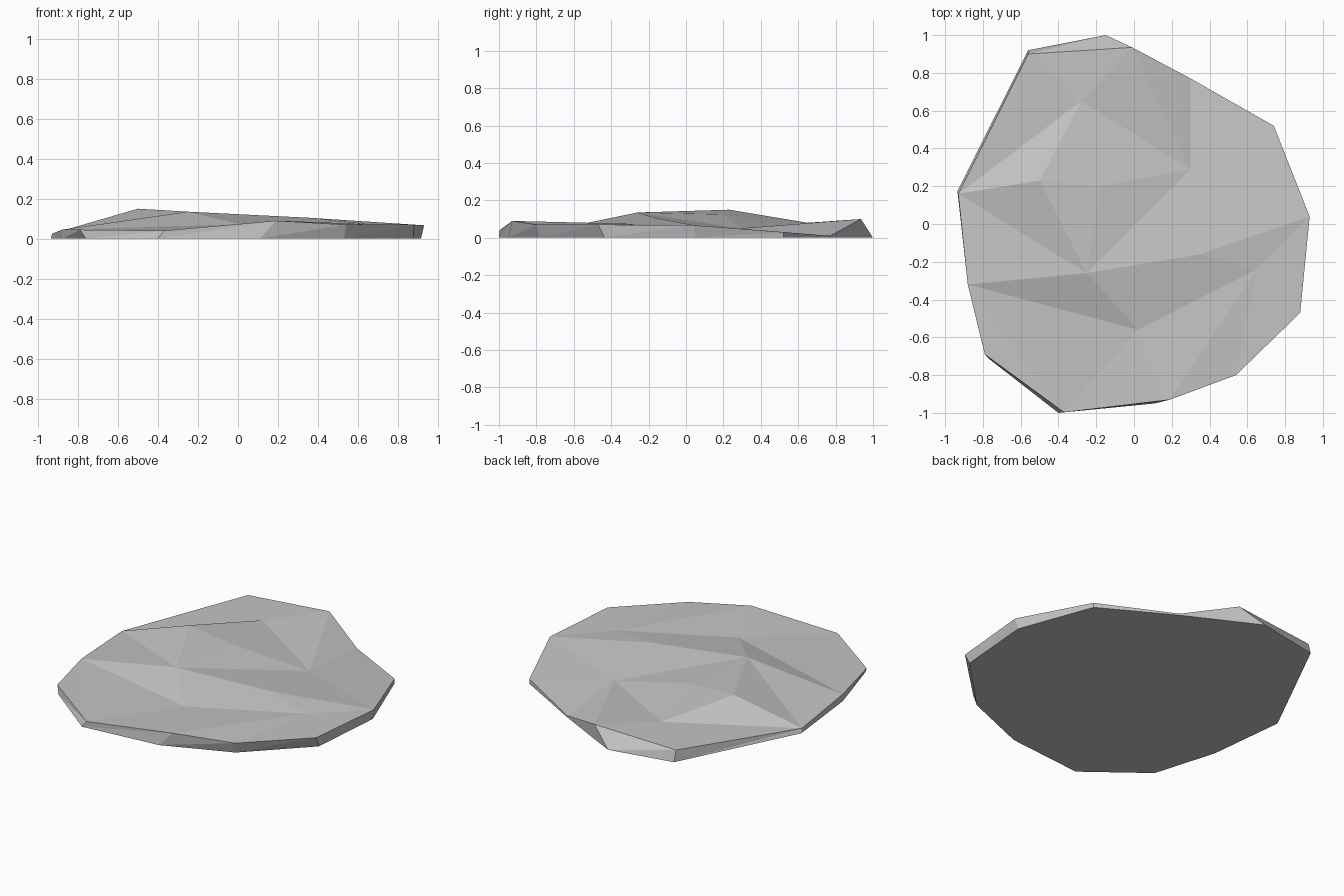
import bpy
import bmesh
from mathutils import Vector
from mathutils.geometry import delaunay_2d_cdt

cube = bpy.data.objects.get("Cube")
if cube:
    bpy.data.objects.remove(cube, do_unlink=True)

# Stone colour
stone = bpy.data.materials.new("pale_grey_stone")
stone.use_nodes = True
grey = (0.55, 0.55, 0.55, 1.0)
stone.diffuse_color = grey
shader = next(n for n in stone.node_tree.nodes if n.type == "BSDF_PRINCIPLED")
shader.inputs["Base Color"].default_value = grey
shader.inputs["Roughness"].default_value = 0.9

# Upper rim, clockwise from the back right corner
rim = {
    "A": (-.56, .90, .07), "B": (-.01, .935, .10), "C": (.30, .77, .01),
    "D": (.74, .52, .03), "E": (.93, .04, .067), "F": (.88, -.47, .07),
    "G": (.54, -.80, .07), "H": (.19, -.93, .09), "I": (-.37, -.997, .04),
    "J": (-.79, -.69, .045), "K": (-.88, -.32, .045), "L": (-.93, .16, .025),
}

# Footprint points that stray from the rim above them
foot_shift = {
    "A": (0, .02), "B": (-.14, .065), "E": (-.015, .01), "F": (-.005, .035),
    "G": (-.01, .02), "H": (-.08, -.02), "I": (-.03, -.003),
    "J": (.03, -.03), "L": (-.005, .015),
}

# Peaks and hollows on the top
bumps = {
    "p": (-.28, .65, .08), "q": (.30, .29, .05), "r": (-.50, .23, .15),
    "s": (-.25, -.26, .135), "t": (.02, -.56, .073), "u": (.35, -.16, .105),
    "v": (.65, -.24, .073), "w": (-.18, .20, .125),
}

# Ridges and valleys joining them
creases = ("pL pA pB pr pw pq rL rs rw wq ws sL sK sq su sv st uq uv uE "
           "tK tI tH tv vH vG vF vE IK qB qC qD qE").split()


def build_rock():
    bm = bmesh.new()
    points = {**rim, **bumps}
    names = list(points)
    verts = {n: bm.verts.new(co) for n, co in points.items()}

    # Faceted top
    loop = list(rim)
    pairs = list(zip(loop, loop[1:] + loop[:1]))
    edges = [(names.index(a), names.index(b)) for a, b in pairs + creases]
    flat = [Vector(co[:2]) for co in points.values()]
    result = delaunay_2d_cdt(flat, edges, [], 1, 1e-5)
    source = [names[o[0]] for o in result[3]]
    for face in result[2]:
        bm.faces.new([verts[source[i]] for i in face])

    # Thin sides and flat underside
    foot = {}
    for n, (x, y, z) in rim.items():
        dx, dy = foot_shift.get(n, (0, 0))
        foot[n] = bm.verts.new((x + dx, y + dy, 0))
    for a, b in pairs:
        bm.faces.new((verts[a], verts[b], foot[b]))
        bm.faces.new((verts[a], foot[b], foot[a]))
    bm.faces.new([foot[n] for n in loop])
    bmesh.ops.recalc_face_normals(bm, faces=bm.faces)

    mesh = bpy.data.meshes.new("flat_rock")
    bm.to_mesh(mesh)
    bm.free()
    mesh.materials.append(stone)
    rock = bpy.data.objects.new("flat_rock", mesh)
    bpy.context.collection.objects.link(rock)


creases = [tuple(c) for c in creases]
build_rock()
